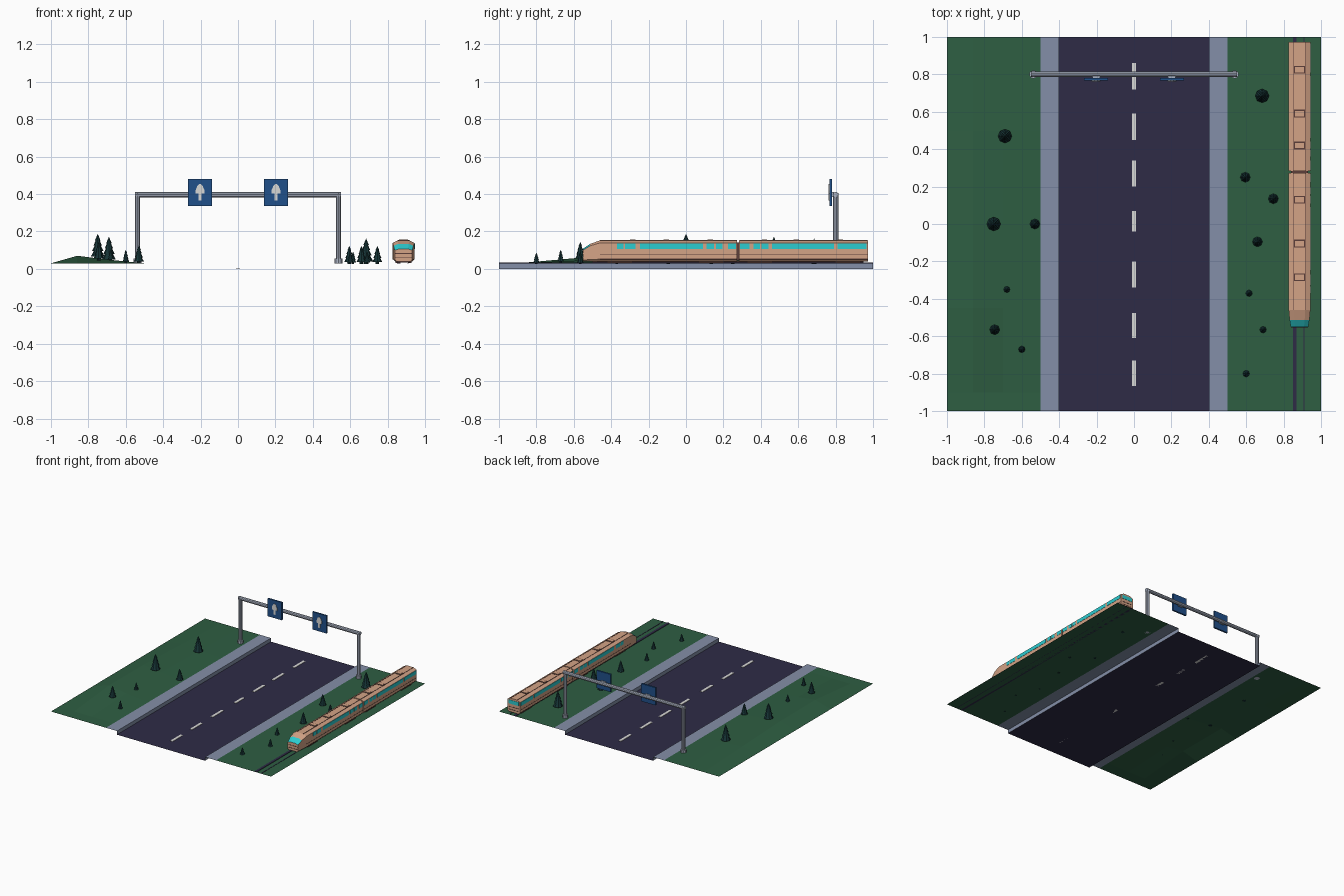
import bpy, bmesh, math
from mathutils import Matrix

if "Cube" in bpy.data.objects:
    bpy.data.objects.remove(bpy.data.objects["Cube"])

def mat(name, r, g, b):
    m = bpy.data.materials.new(name)
    lin = lambda c: ((c / 255 + 0.055) / 1.055) ** 2.4 if c > 10 else c / 255 / 12.92
    m.diffuse_color = (lin(r), lin(g), lin(b), 1)
    m.use_nodes = True
    m.node_tree.nodes["Principled BSDF"].inputs["Base Color"].default_value = m.diffuse_color
    return m

GRASS = mat("grass_green", 46, 94, 66)
ROAD = mat("asphalt", 46, 43, 70)
CURB = mat("curb_grey", 132, 143, 168)
WHITE = mat("paint_white", 216, 216, 214)
TREE = mat("tree_dark", 22, 52, 54)
STEEL = mat("steel", 172, 180, 196)
BLUE = mat("sign_blue", 32, 80, 138)
TAN = mat("train_tan", 212, 163, 134)
CYAN = mat("glass_cyan", 44, 204, 208)
DARK = mat("trim_brown", 92, 62, 58)

def obj(name, verts, faces, *mats):
    me = bpy.data.meshes.new(name)
    me.from_pydata(verts, [], faces)
    for m in mats:
        me.materials.append(m)
    o = bpy.data.objects.new(name, me)
    bpy.context.collection.objects.link(o)
    return o

def from_bm(name, bm, m):
    o = obj(name, [], [], m)
    bm.to_mesh(o.data)
    bm.free()
    return o

def boxes(name, m, ranges):
    """One object made of boxes given as (x0, x1, y0, y1, z0, z1)."""
    bm = bmesh.new()
    for x0, x1, y0, y1, z0, z1 in ranges:
        M = Matrix.Translation(((x0+x1)/2, (y0+y1)/2, (z0+z1)/2)) @ Matrix.Diagonal((x1-x0, y1-y0, z1-z0, 1))
        bmesh.ops.create_cube(bm, size=1, matrix=M)
    return from_bm(name, bm, m)

def sheet(name, m, xs, ys, zf):
    v = [(x, y, zf(x, y)) for y in ys for x in xs]
    n = len(xs)
    f = [(j*n+i, j*n+i+1, (j+1)*n+i+1, (j+1)*n+i) for j in range(len(ys)-1) for i in range(n-1)]
    return obj(name, v, f, m)

def lerp_table(t, pts):
    for (a, fa), (b, fb) in zip(pts, pts[1:]):
        if a <= t <= b:
            return fa + (fb - fa) * (t - a) / (b - a)
    return 0

# ground: open sheets, with a low mound on the left lawn
HX = [(-1, 0), (-.86, 1), (-.7, .5), (-.5, 0)]
HY = [(-1, 0), (-.9, 0), (-.45, 1), (0, .95), (.5, .45), (1, 0)]
def ground(x, y):
    return .03 + .04 * lerp_table(x, HX) * lerp_table(y, HY)

sheet("left_lawn", GRASS, [p[0] for p in HX], [p[0] for p in HY], ground)
sheet("right_lawn", GRASS, [.5, 1], [-1, 1], ground)
sheet("road", ROAD, [-.4, .4], [-1, 1], lambda x, y: 0)
for s, side in ((-1, "left"), (1, "right")):
    v = [(s*x, y, z) for y in (-1, 1) for x, z in ((.4, 0), (.4, .03), (.5, .03))]
    f = [(0, 1, 4, 3), (1, 2, 5, 4)]
    obj(side + "_curb", v, [q if s > 0 else q[::-1] for q in f], CURB).data.flip_normals()
    bpy.data.objects[side + "_curb"].data.update()
    me = bpy.data.objects[side + "_curb"].data
    if me.polygons[1].normal.z < 0:
        me.flip_normals()

# lane dashes
boxes("lane_dashes", WHITE, [(-.011, .011, a, b, 0, .003) for a, b in
      ((.72, .86), (.45, .59), (.2, .34), (-.04, .07), (-.34, -.2), (-.61, -.475), (-.865, -.73))])

# fir trees: stacked cones on a short trunk
def tree(i, x, y, r, h):
    bm = bmesh.new()
    z = ground(x, y) - .003
    for b, t, k0, k1 in ((0, .15, .35, .35), (.1, .45, 1, .35), (.32, .64, .82, .25),
                         (.54, .82, .6, .15), (.74, 1, .4, 0)):
        bmesh.ops.create_cone(bm, cap_ends=True, segments=8, radius1=r*k0, radius2=r*k1, depth=(t-b)*h,
                              matrix=Matrix.Translation((x, y, z + (b+t)/2*h)))
    from_bm(f"tree_{i}", bm, TREE)

for i, t in enumerate([(-.69, .47, .037, .136), (-.75, 0, .037, .136), (-.53, 0, .027, .096),
                       (-.68, -.35, .017, .06), (-.745, -.565, .027, .098), (-.6, -.67, .018, .07),
                       (.685, .685, .037, .136), (.595, .25, .027, .096), (.745, .135, .027, .096),
                       (.66, -.095, .027, .096), (.615, -.37, .018, .065), (.69, -.565, .018, .065),
                       (.6, -.8, .018, .06)]):
    tree(i, *t)

# sign gantry
def tube(bm, a, b, r):
    d = tuple(q - p for p, q in zip(a, b))
    R = Matrix.Rotation(math.pi/2, 4, 'Y') if d[0] else Matrix.Identity(4)
    mid = tuple((p + q) / 2 for p, q in zip(a, b))
    bmesh.ops.create_cone(bm, cap_ends=True, segments=10, radius1=r, radius2=r, depth=max(d),
                          matrix=Matrix.Translation(mid) @ R)

bm = bmesh.new()
tube(bm, (-.552, .8, .397), (.552, .8, .397), .015)
for s in (-1, 1):
    tube(bm, (s*.538, .8, .03), (s*.538, .8, .405), .0145)
    tube(bm, (s*.538, .8, .03), (s*.538, .8, .055), .022)
gantry = from_bm("gantry_frame", bm, STEEL)
for s in (-1, 1):
    side = "left" if s < 0 else "right"
    cx = s * .203
    boxes(side + "_sign_panel", BLUE, [(cx-.064, cx+.064, .766, .78, .335, .48)])
    boxes(side + "_sign_bracket", STEEL, [(cx-.02, cx+.02, .778, .79, .385, .41)])
    # upward arrow plate
    half = [(.009, .365), (.009, .402), (.024, .402), (.024, .42), (.014, .444), (.005, .453)]
    prof = [(cx+x, z) for x, z in half] + [(cx-x, z) for x, z in reversed(half)]
    n = len(prof)
    v = [(x, y, z) for y in (.763, .767) for x, z in prof]
    f = [tuple(range(n)), tuple(range(2*n-1, n-1, -1))]
    f += [(i, i+n, (i+1) % n + n, (i+1) % n) for i in range(n)]
    obj(side + "_arrow", v, f, WHITE)

# train car bodies lofted along y
CX, ZB = .885, .04
SEC = [(.046, .04), (.058, .052), (.058, .139), (.03, .152)]
RING = SEC + [(-x, z) for x, z in reversed(SEC)]

def car(name, stations):
    v = [(CX + x*w, y, ZB + (z-ZB)*k) for y, w, k in stations for x, z in RING]
    n, m = len(RING), len(stations)
    f = [(j*n+i, j*n+n+i, j*n+n+(i+1) % n, j*n+(i+1) % n) for j in range(m-1) for i in range(n)]
    f += [tuple(range(n)), tuple(range(m*n-1, m*n-n-1, -1))]
    o = obj(name, v, f, TAN, CYAN)
    # windscreen: upper faces of the first nose segment
    if m > 2:
        for p in o.data.polygons:
            if p.center.y < -.51 and p.center.z > .105:
                p.material_index = 1
    bm = bmesh.new()
    bm.from_mesh(o.data)
    bmesh.ops.recalc_face_normals(bm, faces=bm.faces)
    bm.to_mesh(o.data)
    bm.free()

car("front_car", [(-.552, .8, .6), (-.512, .92, .84), (-.46, 1, 1), (.274, 1, 1)])
car("rear_car", [(.284, 1, 1), (.972, 1, 1)])
boxes("car_coupling", DARK, [(CX-.045, CX+.045, .272, .286, .045, .142)])

def both(y0, y1, z0, z1, t=.002):
    return [(CX+s*.058-t, CX+s*.058+t, y0, y1, z0, z1) for s in (-1, 1)]

# windows, trim stripes and undercarriage
wins = [(-.37, -.335), (-.325, -.27), (-.245, .09), (.11, .15), (.16, .195), (.225, .268),
        (.29, .34), (.36, .395), (.405, .44), (.46, .79), (.81, .965)]
boxes("side_windows", CYAN, [b for a, c in wins for b in both(a, c, .107, .137)])
boxes("side_stripes", DARK, [b for a, c in ((-.46, .272), (.286, .97)) for b in both(a, c, .073, .0765, .001)]
      + [b for a, c in ((-.46, .272), (.286, .97)) for b in both(a, c, .0515, .0545, .001)])
boxes("rear_window", CYAN, [(CX-.046, CX+.046, .97, .974, .107, .137)])
boxes("end_stripes", DARK, [(CX-.045, CX+.045, y, y+.003, z, z+.004)
                            for y in (-.5535, .9705) for z in (.058, .08)])
boxes("bogies", DARK, [(CX+x-.009, CX+x+.009, a, a+.13, .031, .045) for x in (-.034, .034)
                       for a in (-.42, .07, .33, .8)])
boxes("underfloor", DARK, [(CX-.035, CX+.035, -.5, .95, .034, .042)])

# roof lines and roof hatches
YS = (-.285, -.105, .13, .42, .59, .825)
boxes("roof_lines", DARK, [(CX+x-.0015, CX+x+.0015, a, b, .151, .1535) for x in (-.03, .03)
                           for a, b in ((-.46, .272), (.286, .97))])
boxes("hatch_rims", DARK, [(CX-.032, CX+.032, y-.021, y+.021, .15, .154) for y in YS])
boxes("roof_hatches", TAN, [(CX-.025, CX+.025, y-.014, y+.014, .15, .1565) for y in YS])

# rails
boxes("rails", ROAD, [(.849, .869, -1, 1, .03, .034), (.905, .911, -1, 1, .03, .032)])
